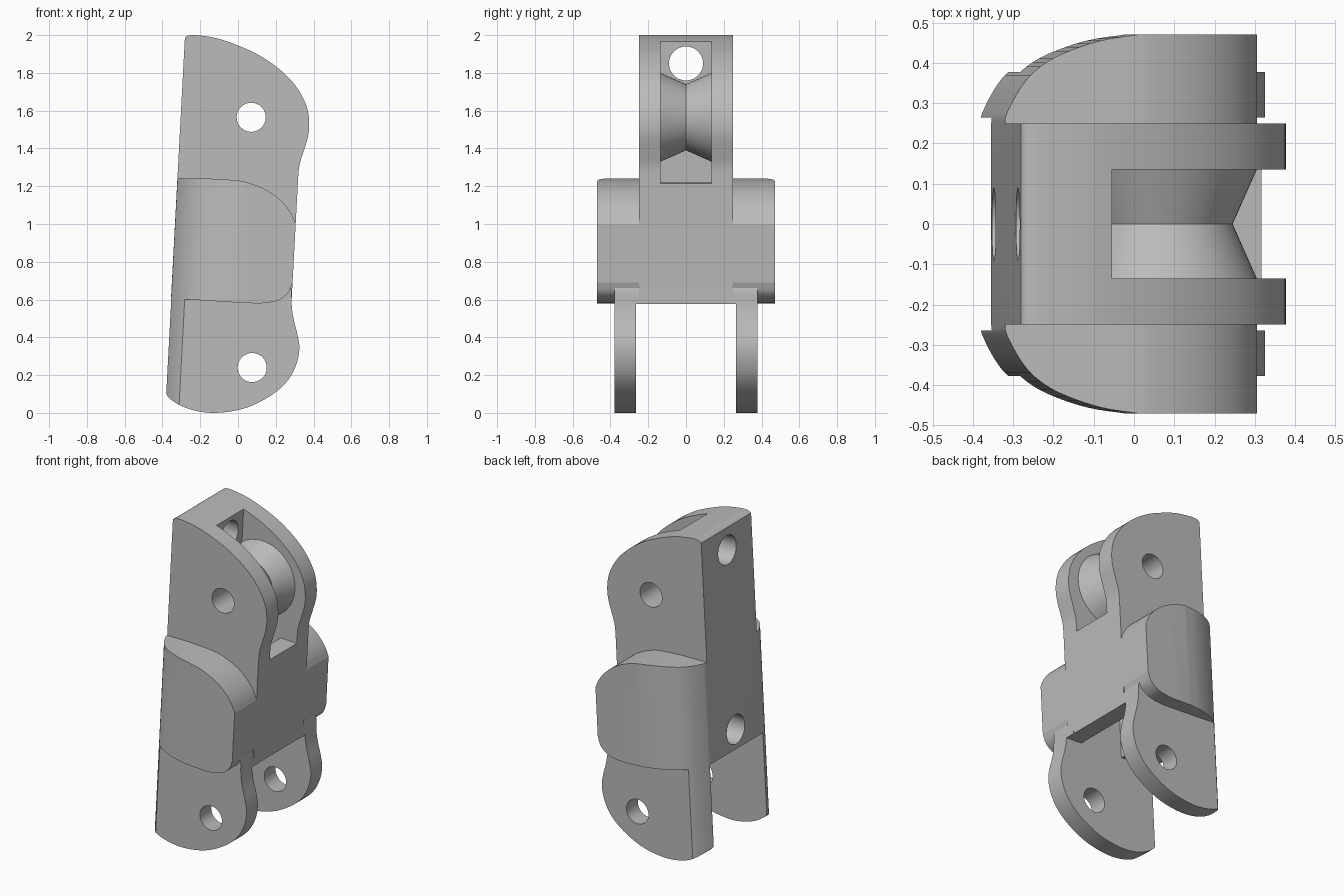
import bpy, bmesh, math
from mathutils import Matrix, Vector

if "Cube" in bpy.data.objects:
    bpy.data.objects.remove(bpy.data.objects["Cube"], do_unlink=True)

LEAN = 0.0533  # the whole link leans towards +x as it rises

grey = bpy.data.materials.new("plain grey")
grey.use_nodes = True
grey.diffuse_color = (0.5, 0.5, 0.5, 1)
grey.node_tree.nodes["Principled BSDF"].inputs["Base Color"].default_value = (0.5, 0.5, 0.5, 1)


def lean(x, z):
    return (x + LEAN * z, z)


def spline(pts, steps=4):
    """Smooth curve through the points."""
    p = [Vector(q) for q in pts]
    p = [2 * p[0] - p[1]] + p + [2 * p[-1] - p[-2]]
    out = []
    for a, b, c, d in zip(p, p[1:], p[2:], p[3:]):
        for i in range(steps):
            t = i / steps
            out.append(0.5 * (2 * b + (c - a) * t + (2 * a - 5 * b + 4 * c - d) * t * t
                              + (3 * b - a - 3 * c + d) * t ** 3))
    return [tuple(v) for v in out] + [tuple(p[-2])]


def finish(name, bm):
    bmesh.ops.recalc_face_normals(bm, faces=bm.faces)
    mesh = bpy.data.meshes.new(name)
    bm.to_mesh(mesh)
    bm.free()
    mesh.materials.append(grey)
    ob = bpy.data.objects.new(name, mesh)
    bpy.context.collection.objects.link(ob)
    return ob


def prism(name, pts, place, lo, hi):
    """Extrude a closed profile; place(a, b, t) gives the 3D point."""
    bm = bmesh.new()
    low = [bm.verts.new(place(a, b, lo)) for a, b in pts]
    high = [bm.verts.new(place(a, b, hi)) for a, b in pts]
    bm.faces.new(low)
    bm.faces.new(high[::-1])
    n = len(pts)
    for i in range(n):
        j = (i + 1) % n
        bm.faces.new((low[i], low[j], high[j], high[i]))
    return finish(name, bm)


def side_prism(name, pts, lo, hi):
    return prism(name, pts, lambda x, z, y: (x, y, z), lo, hi)


def rod(name, centre, radius, length, axis):
    bm = bmesh.new()
    turn = Matrix.Rotation(math.pi / 2, 4, 'Y' if axis == 'X' else 'X')
    bmesh.ops.create_cone(bm, cap_ends=True, segments=48, radius1=radius, radius2=radius,
                          depth=length, matrix=Matrix.Translation(centre) @ turn)
    return finish(name, bm)


def combine(target, tool, operation, keep=False):
    mod = target.modifiers.new("join", 'BOOLEAN')
    mod.operation = operation
    mod.solver = 'EXACT'
    mod.object = tool
    bpy.context.view_layer.objects.active = target
    bpy.ops.object.modifier_apply(modifier=mod.name)
    if not keep:
        bpy.data.objects.remove(tool, do_unlink=True)


# Central body with rounded upper knuckle
head = [(-.5, .61), (-.5, 1.6), (-.295, 1.8)]
head += spline([(-.287, 1.96), (-.282, 1.985), (-.255, 2.0), (-.2, 1.998), (-.1, 1.98), (0, 1.945),
                (.1, 1.9), (.2, 1.835), (.28, 1.762), (.335, 1.685), (.367, 1.61), (.377, 1.53),
                (.37, 1.46), (.346, 1.38), (.325, 1.31), lean(.252, 1.24)])
head += [lean(.252, .575), (0, .59)]
link = side_prism("finger_link", head, -.25, .25)

# Wide side shoulders
boss = [(-.5, .615), (-.5, 1.243)]
boss += spline([(-.3, 1.242), (-.15, 1.24), (0, 1.23), (.07, 1.214), (.14, 1.185), (.2, 1.147),
                (.25, 1.1), (.285, 1.05), lean(.252, 1.0)])
boss += spline([lean(.252, .69), (.27, .642), (.24, .612), (.2, .592), (.12, .58), (0, .584)])
combine(link, side_prism("shoulders", boss, -.47, .47), 'UNION')

# Lower fork arms
arm = [(.26, .75), (-.5, .75), (-.5, .105)]
arm += spline([(-.383, .105), (-.36, .075), (-.3, .037), (-.22, .01), (-.12, 0), (0, .015), (.1, .05),
               (.2, .11), (.27, .18), (.31, .26), (.325, .34), (.316, .41), (.296, .49),
               (.285, .56), (.284, .64)])
for side in (-1, 1):
    lo, hi = sorted((side * .2, side * .378))
    combine(link, side_prism("fork_arm", arm, lo, hi), 'UNION')

# Rounded plan outline trims the back of shoulders and arms
curve = spline([(-.387, .25), (-.382, .275), (-.35, .335), (-.312, .38), (-.25, .42),
                (-.15, .455), (-.05, .471)])
plan = curve + [(.8, .48), (.8, -.48)] + [(x, -y) for x, y in reversed(curve)]
outline = prism("outline", plan, lambda x, y, z: (x + LEAN * z, y, z), -.3, 2.4)
combine(link, outline, 'INTERSECT')

# Gap between the arms, with the hollow running up into the body
gap = [(.9, .542), (lean(.14, .58)[0], .582), lean(.14, .95), lean(-.16, .95),
       (lean(-.16, .6)[0], .597), (-.9, .638), (-.9, -.2), (.9, -.2)]
combine(link, side_prism("fork_gap", gap, -.265, .265), 'DIFFERENCE')

# Upper pulley slot and its channel down to the gap
slot = [lean(-.16, .9), lean(.14, .9), lean(.14, 1.22), (.9, 1.18), (.9, 2.3), lean(-.16, 2.3)]
combine(link, side_prism("pulley_slot", slot, -.135, .135), 'DIFFERENCE')

# Cord holes through the back wall
for z in (1.85, .73):
    combine(link, rod("cord_hole", (-.28, 0, z), .09, .5, 'X'), 'DIFFERENCE')

# Grooved pulley inside the slot
spool_rings = [(-.14, .237), (0, .175), (.14, .237)]
bm = bmesh.new()
rings = []
for y, r in spool_rings:
    rings.append([bm.verts.new((.07 + r * math.cos(a), y, 1.565 + r * math.sin(a)))
                  for a in (math.tau * i / 64 for i in range(64))])
for a, b in zip(rings, rings[1:]):
    for i in range(64):
        j = (i + 1) % 64
        bm.faces.new((a[i], a[j], b[j], b[i]))
bm.faces.new(rings[0])
bm.faces.new(rings[-1])
pulley = finish("grooved_pulley", bm)

# Hinge pin holes
upper_pin = rod("upper_pin_hole", (.07, 0, 1.565), .077, 1.2, 'Y')
combine(pulley, upper_pin, 'DIFFERENCE', keep=True)
combine(link, upper_pin, 'DIFFERENCE')
combine(link, rod("lower_pin_hole", (.075, 0, .24), .077, 1.2, 'Y'), 'DIFFERENCE')

# Smooth curved walls, crisp edges
for ob in (link, pulley):
    bpy.ops.object.select_all(action='DESELECT')
    ob.select_set(True)
    bpy.context.view_layer.objects.active = ob
    bpy.ops.object.shade_smooth_by_angle(angle=math.radians(30))
